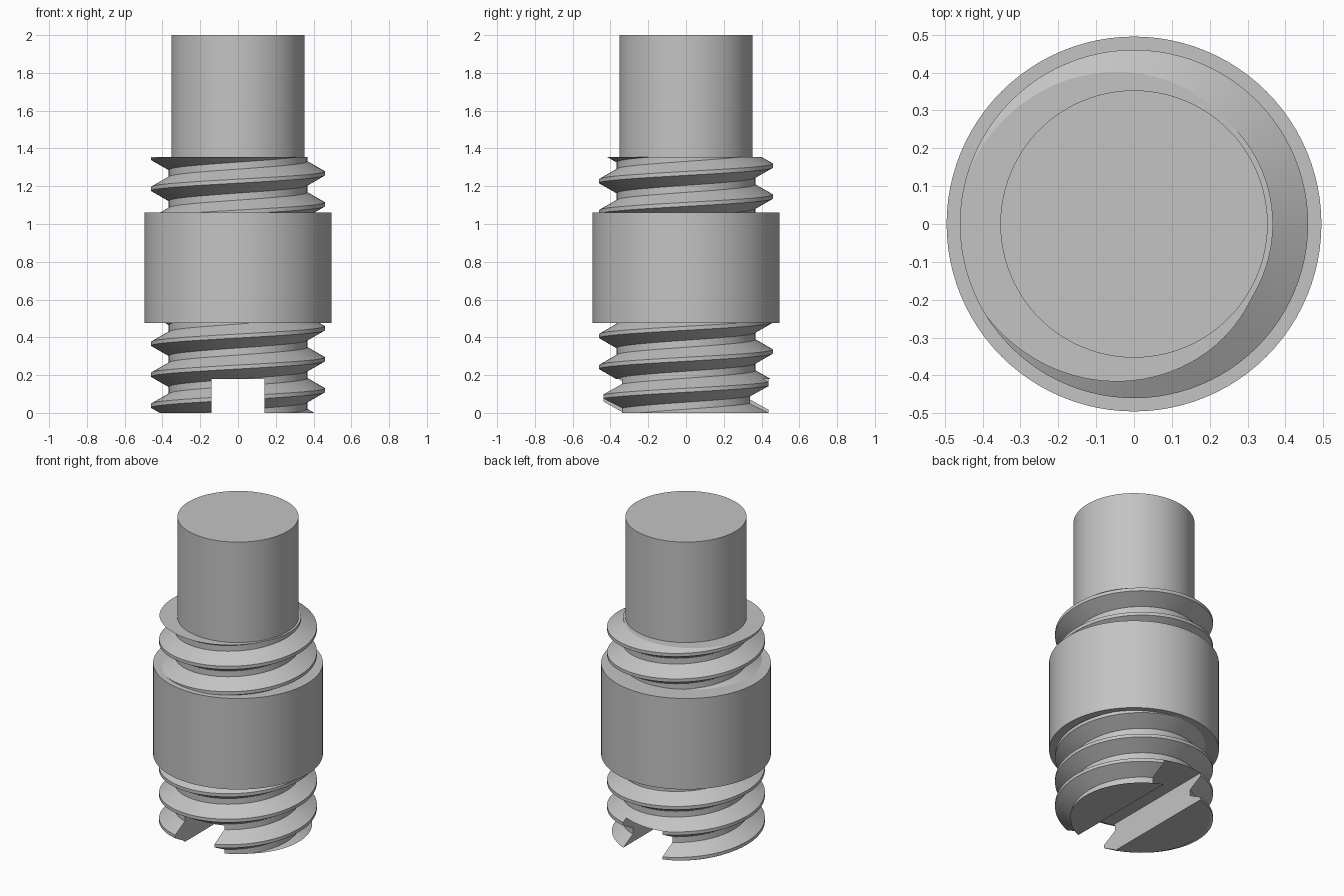
import bpy, bmesh, math
from mathutils import Vector

SEGS = 96
PITCH = 0.164
THREAD_TOP = 1.354

cube = bpy.data.objects.get("Cube")
if cube:
    bpy.data.objects.remove(cube, do_unlink=True)

# Single steel colour
steel = bpy.data.materials.new("grey steel")
grey = (0.55, 0.55, 0.55, 1)
steel.diffuse_color = grey
steel.use_nodes = True
steel.node_tree.nodes["Principled BSDF"].inputs["Base Color"].default_value = grey


def smooth(obj):
    bpy.ops.object.select_all(action="DESELECT")
    obj.select_set(True)
    bpy.context.view_layer.objects.active = obj
    bpy.ops.object.shade_smooth_by_angle(angle=math.radians(20))


def cylinder(name, radius, z0, z1):
    bpy.ops.mesh.primitive_cylinder_add(
        vertices=SEGS, radius=radius, depth=z1 - z0, location=(0, 0, (z0 + z1) / 2))
    obj = bpy.context.object
    obj.name = name
    obj.data.materials.append(steel)
    smooth(obj)
    return obj


def threaded_rod(name, z_start, z0, z1):
    # One turn of the ridge: crest flat, flank, root flat, flank
    crest, root, flank = 0.0105, 0.367, 0.053
    profile = [(-crest, 0.46), (crest, 0.46),
               (crest + flank, root), (PITCH - crest - flank, root)]
    rows = [(z_start + PITCH * turn + dz, r) for turn in range(-5, 9) for dz, r in profile]
    bm = bmesh.new()
    columns = []
    for i in range(SEGS):
        t = i / SEGS
        a = t * math.tau
        columns.append([bm.verts.new((r * math.cos(a), r * math.sin(a), z + PITCH * t))
                        for z, r in rows])
    # Columns meet one turn higher at the seam
    for i in range(SEGS):
        here, after = columns[i], columns[(i + 1) % SEGS]
        shift = len(profile) if i == SEGS - 1 else 0
        for j in range(len(rows) - 1 - shift):
            k = j + shift
            bm.faces.new((here[j], after[k], after[k + 1], here[j + 1]))
    # Trim both ends flat and cap them
    for z, direction in ((z0, -1), (z1, 1)):
        cut = bmesh.ops.bisect_plane(
            bm, geom=bm.verts[:] + bm.edges[:] + bm.faces[:],
            plane_co=Vector((0, 0, z)), plane_no=Vector((0, 0, direction)), clear_outer=True)
        rim = [e for e in cut["geom_cut"] if isinstance(e, bmesh.types.BMEdge) and e.is_boundary]
        bmesh.ops.edgeloop_fill(bm, edges=rim)
    bmesh.ops.recalc_face_normals(bm, faces=bm.faces[:])
    mesh = bpy.data.meshes.new(name)
    bm.to_mesh(mesh)
    bm.free()
    mesh.materials.append(steel)
    obj = bpy.data.objects.new(name, mesh)
    bpy.context.collection.objects.link(obj)
    return obj


rod = threaded_rod("threaded_rod", 0.448, 0, THREAD_TOP)

# Screwdriver slot across the bottom, front to back
bpy.ops.mesh.primitive_cube_add(size=1, location=(0, 0, 0))
cutter = bpy.context.object
cutter.name = "slot_cutter"
cutter.scale = (0.28, 1.4, 0.36)
cutter.hide_render = True
cutter.data.materials.append(steel)
slot = rod.modifiers.new("slot", "BOOLEAN")
slot.operation = "DIFFERENCE"
slot.solver = "EXACT"
slot.object = cutter
bpy.context.view_layer.update()
bpy.context.view_layer.objects.active = rod
bpy.ops.object.modifier_apply(modifier="slot")
bpy.data.objects.remove(cutter, do_unlink=True)
smooth(rod)

# Collar around the thread and plain shaft on top
cylinder("collar", 0.495, 0.475, 1.06)
cylinder("shaft", 0.353, THREAD_TOP - 0.02, 2)
